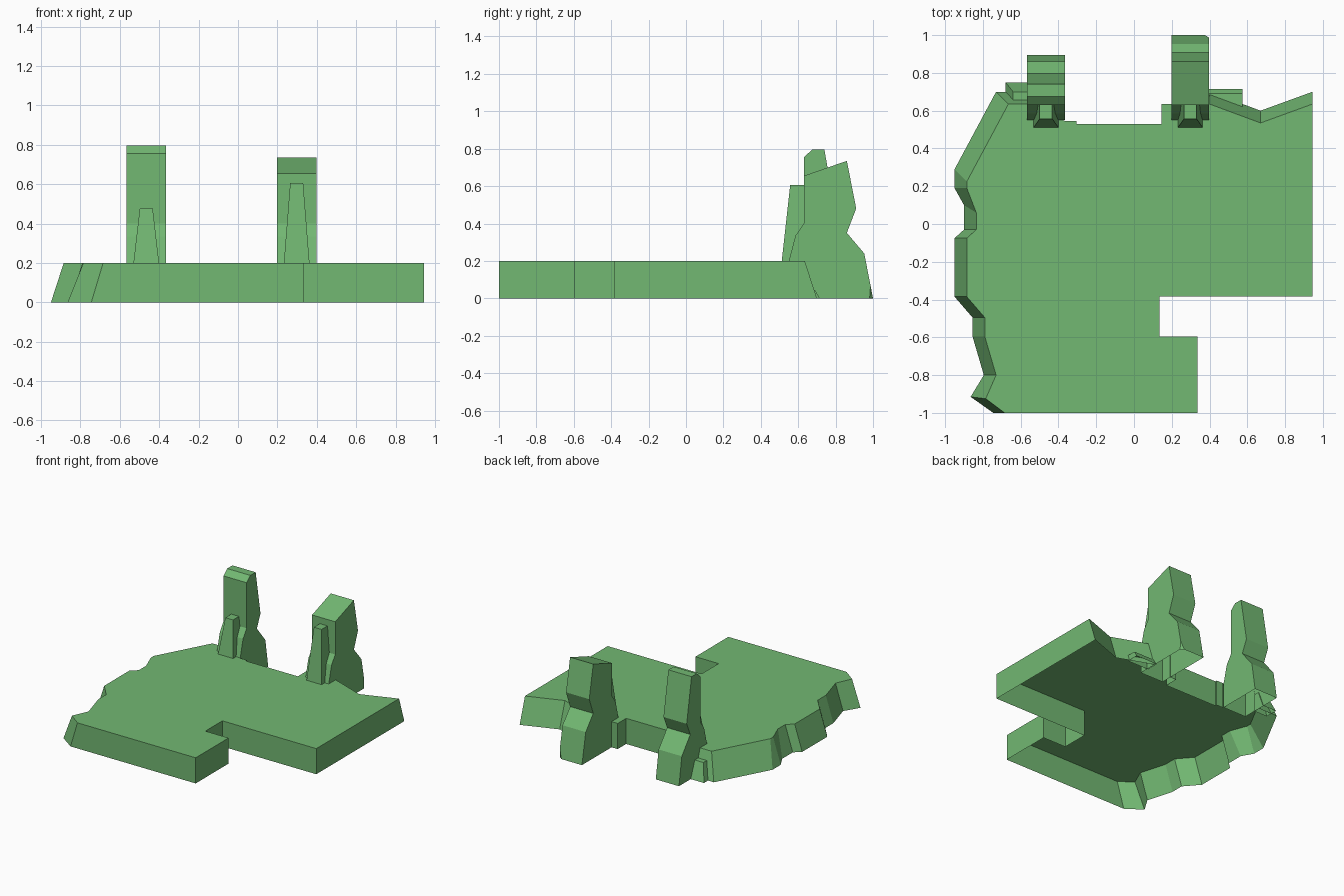
import bpy, bmesh
from mathutils import Vector

if "Cube" in bpy.data.objects:
    bpy.data.objects.remove(bpy.data.objects["Cube"])

mat = bpy.data.materials.new("green")
mat.diffuse_color = (0.17, 0.48, 0.17, 1)
mat.use_nodes = True
mat.node_tree.nodes["Principled BSDF"].inputs["Base Color"].default_value = mat.diffuse_color


def finish(bm, name):
    bmesh.ops.recalc_face_normals(bm, faces=bm.faces)
    me = bpy.data.meshes.new(name)
    bm.to_mesh(me)
    bm.free()
    me.materials.append(mat)
    ob = bpy.data.objects.new(name, me)
    bpy.context.collection.objects.link(ob)
    return ob


def frustum(name, base, top, z0, z1):
    """Tapered block; base and top are (x0, x1, y0, y1), open underneath."""
    bm = bmesh.new()
    rings = [[bm.verts.new((r[i], r[j], z)) for i, j in ((0, 2), (1, 2), (1, 3), (0, 3))]
             for r, z in ((base, z0), (top, z1))]
    for i in range(4):
        j = (i + 1) % 4
        bm.faces.new((rings[0][i], rings[0][j], rings[1][j], rings[1][i]))
    bm.faces.new(rings[1])
    return finish(bm, name)


def tower(name, x0, x1, profile, chip=None):
    """Side profile (y, z) extruded along x, open where it meets the ground."""
    bm = bmesh.new()
    face = bm.faces.new([bm.verts.new((x0, y, z)) for y, z in profile])
    ext = bmesh.ops.extrude_face_region(bm, geom=[face], use_keep_orig=True)
    bmesh.ops.translate(bm, vec=(x1 - x0, 0, 0),
                        verts=[v for v in ext["geom"] if isinstance(v, bmesh.types.BMVert)])
    if chip:
        co, no = chip
        cut = bmesh.ops.bisect_plane(bm, geom=bm.verts[:] + bm.edges[:] + bm.faces[:],
                                     plane_co=Vector(co), plane_no=Vector(no), clear_outer=True)
        edges = [e for e in cut["geom_cut"] if isinstance(e, bmesh.types.BMEdge)]
        bmesh.ops.contextual_create(bm, geom=edges)
    bmesh.ops.recalc_face_normals(bm, faces=bm.faces)
    low = [f for f in bm.faces if all(v.co.z < 0.001 for v in f.verts)]
    bmesh.ops.delete(bm, geom=low, context='FACES')
    return finish(bm, name)


# Floor slab: top rim (x, y) and bottom rim (x, y), hollow below
rim = [
    (0.335, -1, 0.335, -1), (0.335, -.595, 0.335, -.595), (0.135, -.595, 0.135, -.595),
    (0.135, -.385, 0.135, -.385), (0.945, -.385, 0.945, -.385), (0.945, .635, 0.945, .70),
    (0.67, .535, 0.67, .60), (0.40, .635, 0.40, .70), (0.20, .635, 0.20, .635),
    (0.145, .635, 0.145, .635), (0.145, .53, 0.145, .53), (-.305, .53, -.305, .53),
    (-.305, .545, -.305, .545), (-.365, .545, -.365, .545), (-.565, .635, -.565, .70),
    (-.665, .635, -.73, .70), (-.885, .225, -.95, .29), (-.885, .19, -.95, .19),
    (-.835, .06, -.90, .10), (-.835, -.03, -.90, -.03), (-.885, -.075, -.95, -.075),
    (-.885, -.385, -.95, -.385), (-.79, -.495, -.855, -.495), (-.79, -.595, -.855, -.595),
    (-.73, -.80, -.795, -.80), (-.785, -.925, -.865, -.915), (-.685, -1, -.745, -1),
]
bm = bmesh.new()
upper = [bm.verts.new((a, b, 0.2)) for a, b, c, d in rim]
lower = [bm.verts.new((c, d, 0)) for a, b, c, d in rim]
bm.faces.new(upper)
for i in range(len(rim)):
    if i in (7, 13):          # towers close these gaps
        continue
    j = (i + 1) % len(rim)
    bm.faces.new((lower[i], lower[j], upper[j], upper[i]))
finish(bm, "floor_slab")

# Rock towers on the back edge
foot = [(.55, 0), (.55, .2), (.585, .335), (.63, .4)]
tower("right_tower", 0.198, 0.398,
      foot + [(.63, .655), (.86, .735), (.91, .48), (.86, .35), (.953, .24), (1.0, 0)],
      ((0.375, 1.0, 0), (0.8, 1, -0.07)))
tower("left_tower", -0.566, -0.366,
      foot + [(.63, .755), (.675, .795), (.74, .795), (.80, .45), (.755, .35),
              (.86, .22), (.895, 0)])

# Tapered pillars in front of the towers
for name, x, h in (("right_pillar", 0.298, 0.605), ("left_pillar", -0.466, 0.475)):
    frustum(name, (x - .065, x + .065, .512, .64), (x - .033, x + .033, .557, .64), 0.2, h)

# Small rocks at the foot of the back wall
frustum("left_rock", (-.68, -.56, .65, .75), (-.64, -.56, .65, .70), 0, 0.13)
frustum("right_rock", (.39, .575, .62, .715), (.39, .575, .62, .69), 0, 0.045)
